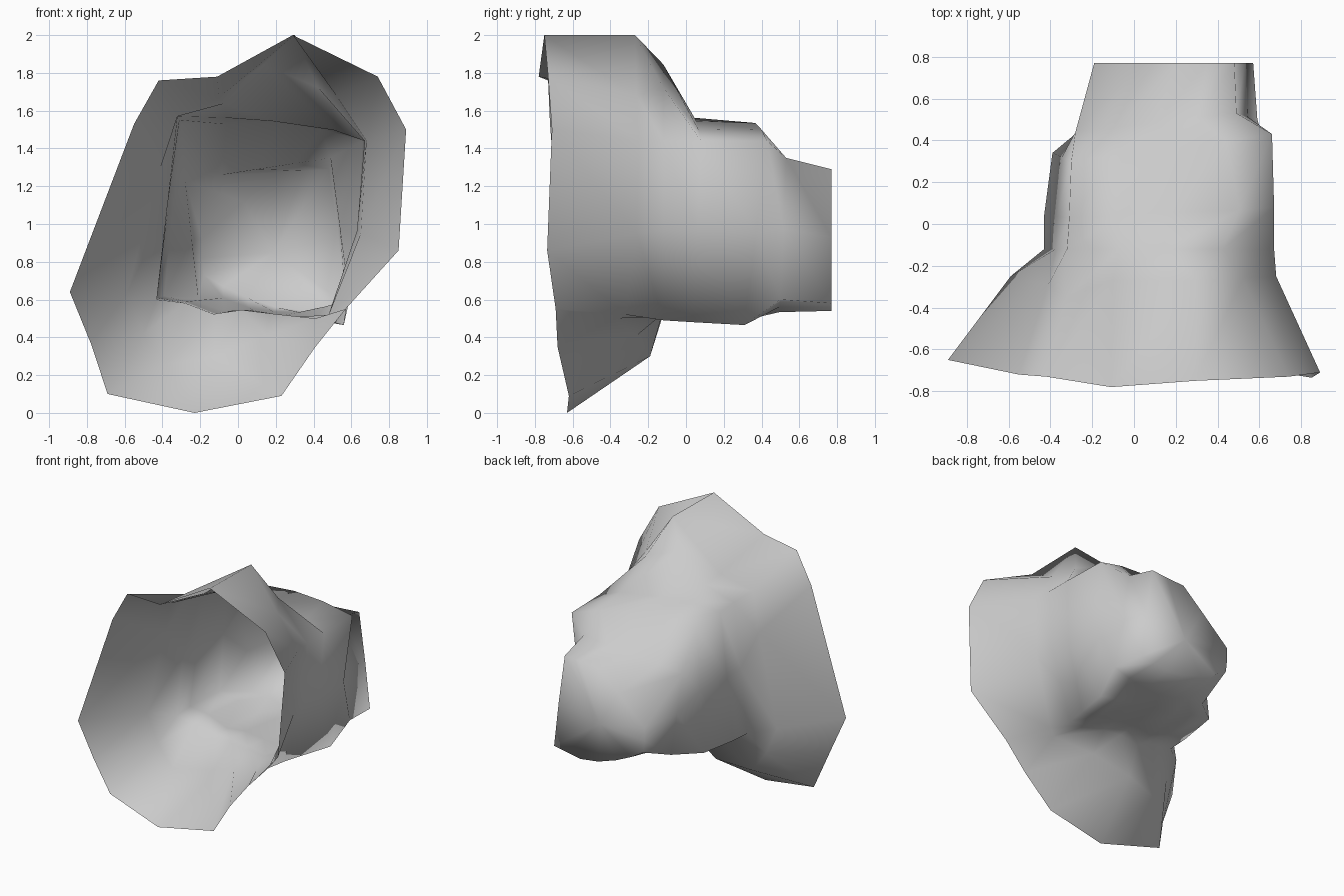
import bpy
import bmesh
from mathutils import Vector

cube = bpy.data.objects.get("Cube")
if cube:
    bpy.data.objects.remove(cube, do_unlink=True)

# Plain grey clay
clay = bpy.data.materials.new("warm_grey")
grey = (0.6, 0.6, 0.6, 1)
clay.diffuse_color = grey
clay.use_nodes = True
clay.node_tree.nodes["Principled BSDF"].inputs["Base Color"].default_value = grey

# Open front rim, clockwise from its peak: (x, y, z)
rim = [(.29, -.75, 2), (.74, -.73, 1.78), (.89, -.71, 1.5), (.85, -.735, .86),
       (.57, -.69, .55), (.41, -.68, .35), (.23, -.62, .09), (-.23, -.63, 0),
       (-.69, -.55, .1), (-.78, -.62, .37), (-.89, -.65, .64), (-.55, -.72, 1.53),
       (-.42, -.73, 1.76), (-.11, -.78, 1.78)]

# Throat where the flare meets the tube
throat = [(.3, -.27, 2), (.52, -.26, 1.68), (.68, -.25, 1.44), (.65, -.26, .95),
          (.48, -.32, .52), (.41, -.37, .5), (.15, -.26, .41), (-.12, -.19, .3),
          (-.38, -.25, .26), (-.5, -.25, .42), (-.59, -.25, .63),
          (-.41, -.29, 1.3), (-.32, -.35, 1.57), (-.1, -.27, 1.67)]

# Back end outline: (x, z)
end_y = .77
end = [(.2, 1.27), (.35, 1.28), (.48, 1.29), (.53, .93), (.57, .58),
       (.46, .56), (.35, .54), (.2, .56), (.05, .61), (-.08, .67),
       (-.18, .73), (-.19, .82), (-.19, .92), (.03, 1.12)]


def tube_ring(corners, shifts):
    """Fourteen points around a four-cornered section, starting mid-top.

    Corners run top left, top right, bottom right, bottom left;
    shifts move single points in x and z to round the section.
    """
    points = []
    for i, steps in enumerate((4, 2, 6, 2)):
        start = Vector(corners[i])
        stop = Vector(corners[(i + 1) % len(corners)])
        points += [start.lerp(stop, k / steps) for k in range(steps)]
    points = points[2:] + points[:2]
    for index, (dx, dz) in shifts.items():
        points[index] += Vector((dx, 0, dz))
    return points


rings = [
    rim,
    throat,
    # Step down from the ridge
    tube_ring([(-.32, -.12, 1.57), (.67, -.12, 1.44), (.47, -.12, .49), (-.43, -.12, .6)],
              {0: (-.04, .34), 1: (0, .25), 13: (0, .1), 3: (.06, 0), 8: (0, -.04)}),
    # Body of the tube
    tube_ring([(-.31, .03, 1.55), (.67, .08, 1.44), (.5, .04, .48), (-.43, .04, .61)],
              {0: (0, .05), 1: (.08, .03), 13: (0, .04), 3: (.05, 0), 8: (0, -.04)}),
    tube_ring([(-.3, .3, 1.53), (.66, .43, 1.44), (.56, .31, .465), (-.39, .34, .62)],
              {0: (.04, .05), 1: (.02, .04), 13: (0, .02), 3: (.02, 0), 8: (0, -.03)}),
    # Shoulder before the narrower back end
    tube_ring([(-.28, .44, 1.23), (.49, .53, 1.35), (.59, .5, .6), (-.21, .48, .61)],
              {5: (0, -.04), 6: (0, -.07), 7: (0, -.07), 8: (0, -.05)}),
    [(x, end_y, z) for x, z in end],
]

# Loft the rings into one open-fronted shell
bm = bmesh.new()
loops = [[bm.verts.new(p) for p in ring] for ring in rings]
count = len(rim)
for front, back in zip(loops, loops[1:]):
    for i in range(count):
        j = (i + 1) % count
        bm.faces.new((front[i], front[j], back[j], back[i]))

# Closed back end, fanned from its centre
centre = sum((v.co for v in loops[-1]), Vector()) / count
tip = bm.verts.new(centre)
for i in range(count):
    bm.faces.new((loops[-1][i], loops[-1][(i + 1) % count], tip))

bmesh.ops.recalc_face_normals(bm, faces=bm.faces)
if tip.link_faces[0].normal.y < 0:
    bmesh.ops.reverse_faces(bm, faces=bm.faces)
for face in bm.faces:
    face.smooth = True

mesh = bpy.data.meshes.new("flared_shell")
bm.to_mesh(mesh)
bm.free()
mesh.materials.append(clay)
shell = bpy.data.objects.new("flared_shell", mesh)
bpy.context.collection.objects.link(shell)
